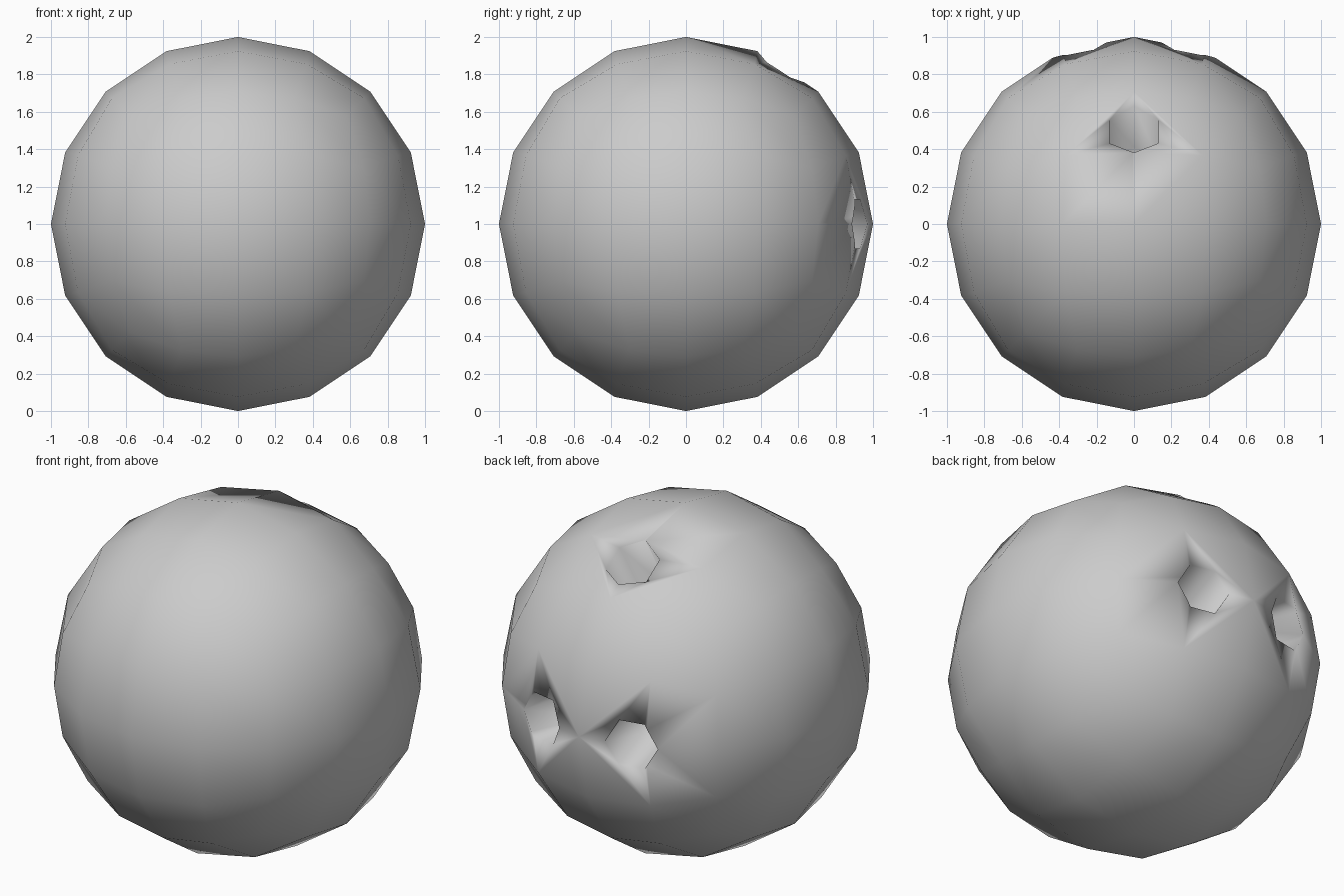
import bpy
import bmesh
from math import radians, sin, cos
from mathutils import Matrix, Vector

RADIUS = 1.0
CENTRE = Vector((0, 0, RADIUS))
HOLE_RADIUS = 0.15
HOLE_DEPTH = 0.45

if "Cube" in bpy.data.objects:
    bpy.data.objects.remove(bpy.data.objects["Cube"], do_unlink=True)

grey = bpy.data.materials.new("plain grey")
grey.use_nodes = True
colour = (0.6, 0.6, 0.6, 1)
grey.diffuse_color = colour
grey.node_tree.nodes["Principled BSDF"].inputs["Base Color"].default_value = colour


def make_object(name, bm):
    mesh = bpy.data.meshes.new(name)
    bm.to_mesh(mesh)
    bm.free()
    mesh.materials.append(grey)
    obj = bpy.data.objects.new(name, mesh)
    bpy.context.collection.objects.link(obj)
    return obj


# Ball: a cube split twice and rounded onto a sphere each time
bm = bmesh.new()
bmesh.ops.create_cube(bm, size=2)
for level in range(3):
    if level:
        bmesh.ops.subdivide_edges(bm, edges=bm.edges[:], cuts=1, use_grid_fill=True)
    for v in bm.verts:
        v.co = v.co.normalized() * RADIUS
bmesh.ops.translate(bm, verts=bm.verts[:], vec=CENTRE)
ball = make_object("ball", bm)


# Six-sided finger holes, drilled towards the centre
def drill(name, outward, corner):
    outward = outward.normalized()
    side = corner.cross(outward).normalized()
    up = outward.cross(side)
    turn = Matrix((side, up, outward)).transposed().to_4x4()
    # Cutter reaches from the hole floor to well outside the ball
    length = HOLE_DEPTH + 0.2
    middle = CENTRE + outward * (RADIUS + 0.2 - length / 2)
    bm = bmesh.new()
    bmesh.ops.create_cone(bm, cap_ends=True, segments=6, radius1=HOLE_RADIUS,
                          radius2=HOLE_RADIUS, depth=length,
                          matrix=Matrix.Translation(middle) @ turn)
    # Put a corner of the hexagon on the chosen direction
    first = max(bm.verts, key=lambda v: (v.co - middle).dot(up))
    offset = (first.co - middle) - outward * (first.co - middle).dot(outward)
    if offset.normalized().dot(up) < 0.99:
        bmesh.ops.rotate(bm, verts=bm.verts[:], cent=middle,
                         matrix=Matrix.Rotation(radians(30), 3, outward))
    cutter = make_object(name, bm)
    cutter.hide_render = True
    mod = ball.modifiers.new(name, 'BOOLEAN')
    mod.operation = 'DIFFERENCE'
    mod.solver = 'EXACT'
    mod.object = cutter
    bpy.context.view_layer.objects.active = ball
    bpy.ops.object.modifier_apply(modifier=name)
    bpy.data.objects.remove(cutter, do_unlink=True)


tilt = radians(31)
drill("thumb_hole", Vector((0, sin(tilt), cos(tilt))), Vector((0, 1, 0)))
spread = radians(17.5)
for name, s in (("left_finger_hole", 1), ("right_finger_hole", -1)):
    drill(name, Vector((s * sin(spread), cos(spread), 0)), Vector((1, 0, 0)))

for face in ball.data.polygons:
    face.use_smooth = True
